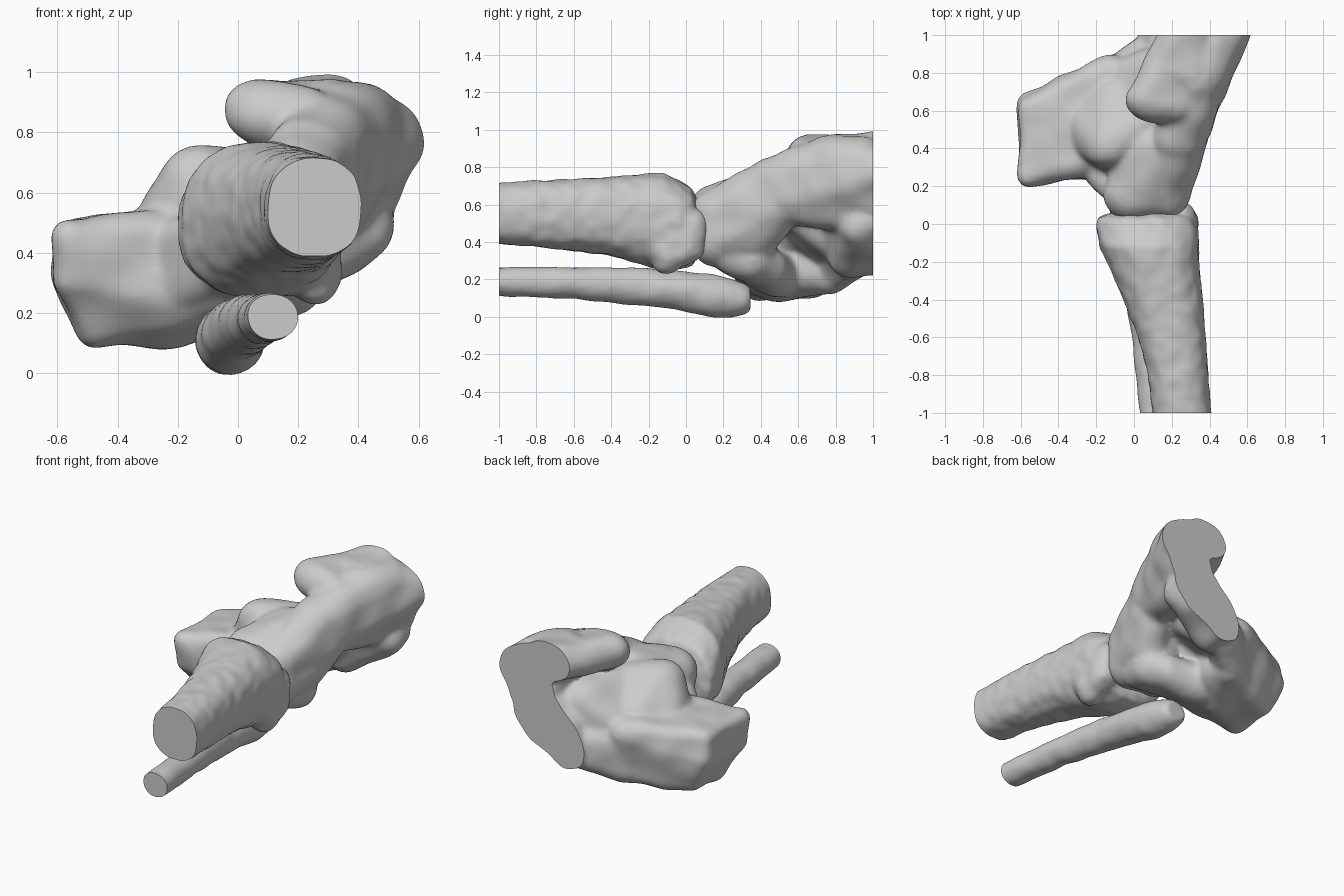
import bpy, bmesh, math
from mathutils import Vector, noise

if "Cube" in bpy.data.objects:
    bpy.data.objects.remove(bpy.data.objects["Cube"])


def add_hull(bm, balls):
    """Convex skin stretched around a few (x, y, z, radius) balls."""
    part = bmesh.new()
    for x, y, z, r in balls:
        ball = bmesh.ops.create_icosphere(part, subdivisions=3, radius=r)
        bmesh.ops.translate(part, verts=ball["verts"], vec=(x, y, z))
    res = bmesh.ops.convex_hull(part, input=part.verts[:])
    junk = {g for g in res["geom_interior"] + res["geom_unused"] if isinstance(g, bmesh.types.BMVert)}
    bmesh.ops.delete(part, geom=list(junk), context="VERTS")
    tmp = bpy.data.meshes.new("tmp")
    part.to_mesh(tmp)
    part.free()
    bm.from_mesh(tmp)
    bpy.data.meshes.remove(tmp)


def add_loft(bm, sections, power=2.0, n=40):
    """Skin through rounded sections (y, cx, cz, rx, rz)."""
    rings = []
    for y, cx, cz, rx, rz in sections:
        ring = []
        for i in range(n):
            a = math.tau * i / n
            c, s = math.cos(a), math.sin(a)
            ring.append(bm.verts.new((cx + rx * math.copysign(abs(c) ** (2 / power), c), y,
                                      cz + rz * math.copysign(abs(s) ** (2 / power), s))))
        rings.append(ring)
    faces = [bm.faces.new(rings[0]), bm.faces.new(rings[-1][::-1])]
    for a, b in zip(rings, rings[1:]):
        for i in range(n):
            j = (i + 1) % n
            faces.append(bm.faces.new((a[j], a[i], b[i], b[j])))
    bmesh.ops.recalc_face_normals(bm, faces=faces)


def finish(name, bm, voxel, smooth, bumps, scale):
    """Fuse the pieces, soften, roughen, and saw the ends off at y = -1 and 1."""
    mesh = bpy.data.meshes.new(name)
    bm.to_mesh(mesh)
    bm.free()
    obj = bpy.data.objects.new(name, mesh)
    bpy.context.collection.objects.link(obj)
    rem = obj.modifiers.new("fuse", "REMESH")
    rem.mode, rem.voxel_size = "VOXEL", voxel
    soft = obj.modifiers.new("soften", "SMOOTH")
    soft.factor, soft.iterations = 0.5, smooth
    dg = bpy.context.evaluated_depsgraph_get()
    done = bpy.data.meshes.new_from_object(obj.evaluated_get(dg))
    obj.modifiers.clear()
    bm = bmesh.new()
    bm.from_mesh(done)
    bm.normal_update()
    moves = [(v, v.normal * bumps * noise.noise(v.co * scale)) for v in bm.verts]
    for v, d in moves:
        v.co += d
    for side in (-1, 1):
        bmesh.ops.bisect_plane(bm, geom=bm.verts[:] + bm.edges[:] + bm.faces[:],
                               plane_co=(0, side, 0), plane_no=(0, side, 0), clear_outer=True)
        rim = [e for e in bm.edges if e.is_boundary]
        if rim:
            bmesh.ops.holes_fill(bm, edges=rim, sides=0)
    bmesh.ops.recalc_face_normals(bm, faces=bm.faces[:])
    bm.to_mesh(done)
    bm.free()
    obj.data = done
    bpy.ops.object.select_all(action="DESELECT")
    obj.select_set(True)
    bpy.context.view_layer.objects.active = obj
    bpy.ops.object.shade_smooth_by_angle(angle=math.radians(40))


# shin bone: flaring shaft plus the inner ankle knob
bm = bmesh.new()
add_loft(bm, [(-1.08, .262, .55, .152, .16), (-.8, .235, .55, .16, .178), (-.6, .2, .545, .178, .192),
              (-.4, .155, .535, .21, .21), (-.25, .115, .52, .235, .24), (-.12, .08, .51, .262, .262),
              (-.03, .07, .49, .27, .235), (.03, .06, .48, .255, .21), (.055, .07, .47, .20, .16)], 2.4)
add_hull(bm, [(.24, -.2, .5, .1), (.25, -.1, .32, .09), (.25, .015, .38, .09),
              (.24, .03, .49, .09), (.24, -.15, .58, .09)])
finish("shin_bone", bm, .016, 3, .007, 14)

# slender outer leg bone with a bulging tip
bm = bmesh.new()
add_loft(bm, [(-1.08, .125, .19, .085, .075), (-.6, .075, .18, .085, .085), (-.3, .03, .165, .095, .1),
              (-.05, -.005, .14, .11, .105), (.12, -.025, .115, .115, .115), (.24, -.035, .1, .105, .105),
              (.31, -.04, .095, .09, .085), (.345, -.04, .095, .07, .065)])
finish("outer_leg_bone", bm, .015, 3, .006, 9)

# fused foot bones
bm = bmesh.new()
# ankle block under the shin
add_hull(bm, [(-.03, .16, .57, .14), (.16, .15, .55, .13), (.16, .17, .40, .13), (0, .19, .39, .14),
              (.19, .4, .65, .13), (.05, .42, .62, .13), (.15, .36, .38, .12)])
# neck blending the ankle block into the inner slab
add_hull(bm, [(.17, .17, .56, .13), (.17, .2, .42, .13), (.2, .35, .66, .12),
              (.25, .46, .72, .13), (.27, .48, .58, .13), (.2, .38, .42, .12)])
# outer flank and underside bridging to the heel
add_hull(bm, [(-.1, .2, .47, .09), (-.2, .32, .42, .1), (-.2, .33, .3, .1), (0, .2, .38, .1)])
add_hull(bm, [(.16, .24, .34, .11), (.18, .36, .30, .11), (.1, .44, .26, .11),
              (-.1, .5, .22, .12), (-.15, .36, .27, .11)])
# saddle sloping from the ankle block down onto the heel
add_hull(bm, [(-.13, .42, .63, .13), (0, .5, .62, .13), (-.1, .36, .42, .13), (-.2, .45, .5, .13),
              (-.08, .66, .49, .13), (-.25, .58, .43, .12)])
# heel block
add_hull(bm, [(-.555, .26, .45, .06), (-.555, .27, .31, .06), (-.47, .38, .16, .07), (-.47, .62, .17, .07),
              (-.555, .62, .45, .06), (-.555, .64, .34, .06), (-.1, .76, .22, .10), (-.12, .80, .45, .10),
              (-.12, .36, .25, .1), (-.22, .36, .45, .1), (-.2, .5, .19, .1)])
# inner arch slab reaching to the cut end
add_hull(bm, [(.24, .46, .72, .14), (.27, .5, .62, .13), (.32, .75, .82, .15), (.31, .7, .62, .14),
              (.42, .93, .83, .14), (.52, 1.08, .77, .12), (.39, 1.08, .56, .13)])
# lower part of the slab, with the knuckle on its inner side
add_hull(bm, [(.38, 1.08, .55, .13), (.4, .94, .49, .12), (.15, 1.08, .34, .12),
              (.13, .88, .33, .12), (.22, .84, .55, .13)])
# inner filling between slab and heel
add_hull(bm, [(.08, .55, .6, .14), (-.08, .72, .42, .14), (.1, .75, .52, .14), (.16, .83, .58, .13),
              (-.05, .78, .35, .11), (.12, .86, .38, .11)])
add_hull(bm, [(-.12, .77, .23, .10), (-.08, .8, .38, .1), (.06, .9, .29, .1), (.1, .88, .38, .12)])
# overhanging ridge on top
add_hull(bm, [(.065, .66, .87, .11), (.14, .83, .87, .10), (.22, .64, .84, .12)])
add_hull(bm, [(.14, .83, .87, .10), (.3, 1.08, .88, .12), (.30, .8, .84, .14)])
finish("foot_bones", bm, .016, 8, .016, 6)
